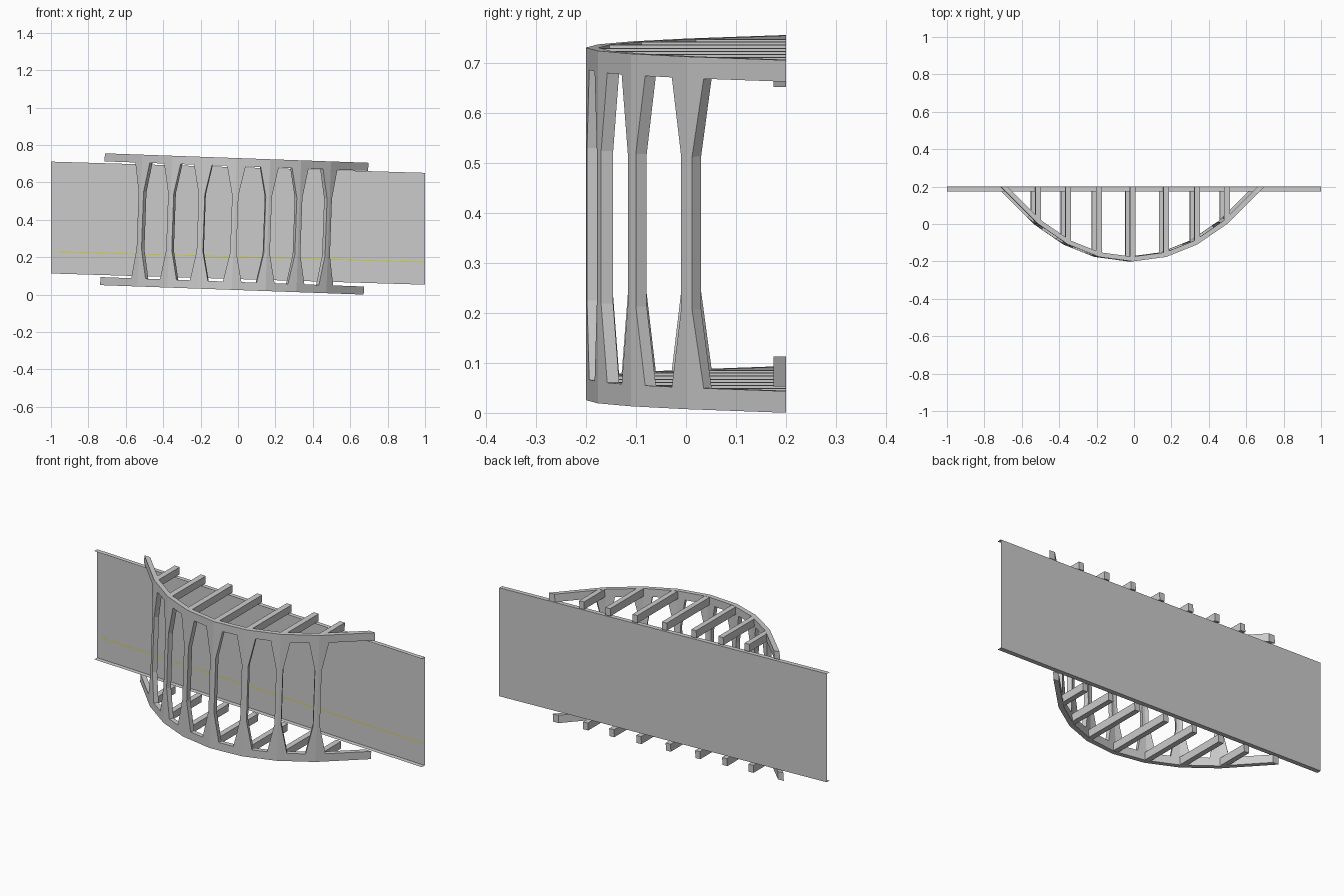
import bpy, bmesh, math

if "Cube" in bpy.data.objects:
    bpy.data.objects.remove(bpy.data.objects["Cube"])

H, RAIL, TH, BACK = 0.705, 0.043, 0.025, 0.2   # cage height, rail height, plate thickness, rear plane
TILT = math.radians(2.05)
half = [(0.705, 0.2), (0.505, 0.0), (0.345, -0.11), (0.18, -0.176)]
outer = [(-u, y) for u, y in half] + [(0, -0.2)] + half[::-1]


def inner_path(pts, t):
    """Offset path inward with mitred corners, ends trimmed on the rear plane."""
    ns = []
    for (a, b), (c, d) in zip(pts, pts[1:]):
        l = math.hypot(c - a, d - b)
        ns.append((-(d - b) / l, (c - a) / l))
    out = []
    for i, (x, y) in enumerate(pts):
        if i == 0 or i == len(pts) - 1:
            n = ns[0] if i == 0 else ns[-1]
            out.append((x + t / n[0], y))
        else:
            p, q = ns[i - 1], ns[i]
            k = t / (1 + p[0] * q[0] + p[1] * q[1])
            out.append((x + k * (p[0] + q[0]), y + k * (p[1] + q[1])))
    return out


inner = inner_path(outer, TH)


def make_object(name, bm):
    bmesh.ops.remove_doubles(bm, verts=bm.verts, dist=1e-5)
    bmesh.ops.recalc_face_normals(bm, faces=bm.faces)
    me = bpy.data.meshes.new(name)
    bm.to_mesh(me)
    bm.free()
    ob = bpy.data.objects.new(name, me)
    bpy.context.collection.objects.link(ob)
    return ob


def tilt(ob):
    ob.rotation_euler = (0, TILT, 0)
    ob.location = (-0.0325, 0, 0.0255)


# Folded cage: rails and flared posts laid out flat per segment, wrapped on the path
W, F = 0.017, 0.05
post = [(F, RAIL), (W, 0.2), (W, 0.505), (F, H - RAIL)]
bm = bmesh.new()
segs = len(outer) - 1
for i in range(segs):
    L = math.dist(outer[i], outer[i + 1])
    polys = []
    has_l, has_r = i > 0, i < segs - 1
    for za, zb, zin in ((0, RAIL, RAIL), (H, H - RAIL, H - RAIL)):
        cuts = [0] + ([F] if has_l else []) + ([L - F] if has_r else []) + [L]
        for a, b in zip(cuts, cuts[1:]):
            polys.append([(a, za), (b, za), (b, zb), (a, zb)])
    for on, flip in ((has_l, False), (has_r, True)):
        if on:
            for (a, za), (b, zb) in zip(post, post[1:]):
                q = [(0, za), (a, za), (b, zb), (0, zb)]
                polys.append([(L - s, z) for s, z in q] if flip else q)
    edges = {}
    for poly in polys:
        rings = []
        for path in (outer, inner):
            (x0, y0), (x1, y1) = path[i], path[i + 1]
            ring = [bm.verts.new((x0 + (x1 - x0) * s / L, y0 + (y1 - y0) * s / L, z)) for s, z in poly]
            bm.faces.new(ring)
            rings.append(ring)
        for k in range(4):
            m = (k + 1) % 4
            key = frozenset((round(s, 5), round(z, 5)) for s, z in (poly[k], poly[m]))
            edges.setdefault(key, []).append((rings[0][k], rings[0][m], rings[1][m], rings[1][k]))
    # thickness walls only on free edges, not on folds or shared edges
    for key, quads in edges.items():
        ss = [s for s, z in key]
        fold = (max(ss) < 1e-4 and has_l) or (min(ss) > L - 1e-4 and has_r)
        if len(quads) == 1 and not fold:
            bm.faces.new(quads[0])
tilt(make_object("folded_cage", bm))

# Cross bars tying each post back to the rear plane, top and bottom
for level, z0 in (("bottom", 0), ("top", H - RAIL)):
    bm = bmesh.new()
    for u, y in outer[1:-1]:
        ya = y + TH * 0.7
        vs = bmesh.ops.create_cube(bm, size=1)["verts"]
        for v in vs:
            v.co = (u + v.co.x * 0.03, (ya + BACK) / 2 + v.co.y * (BACK - ya),
                    z0 + RAIL / 2 + v.co.z * (RAIL - 0.002))
    tilt(make_object(level + "_cross_bars", bm))

# Sloping back panel with thin top and bottom flanges
bm = bmesh.new()
profile = [(0.175, 0.083), (BACK, 0.083), (BACK, 0.681), (0.175, 0.681)]
ends = [[bm.verts.new((x, y, z - 0.03 * x)) for y, z in profile] for x in (-1, 1)]
for k in range(3):
    bm.faces.new((ends[0][k], ends[1][k], ends[1][k + 1], ends[0][k + 1]))
make_object("back_panel", bm)

# Yellow guide line on the panel
bm = bmesh.new()
bm.faces.new([bm.verts.new((x, 0.1985, z - 0.028 * x)) for x, z in
              ((-0.97, 0.2), (1, 0.2), (1, 0.204), (-0.97, 0.204))])
line = make_object("guide_line", bm)
mat = bpy.data.materials.new("yellow")
mat.diffuse_color = (0.7, 0.65, 0.02, 1)
mat.use_nodes = True
mat.node_tree.nodes["Principled BSDF"].inputs["Base Color"].default_value = mat.diffuse_color
line.data.materials.append(mat)
